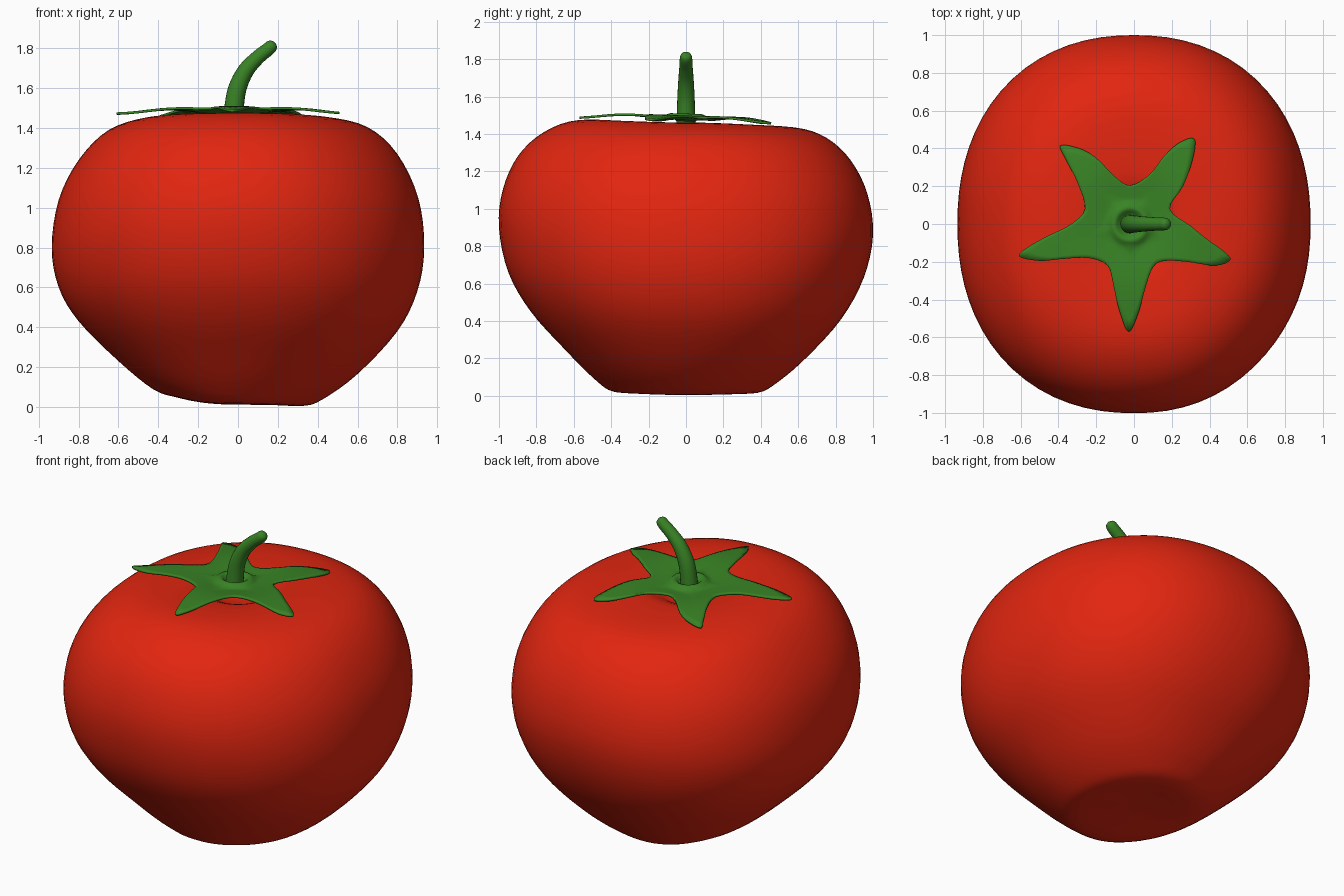
import bpy, bmesh, math
from mathutils import Vector

if "Cube" in bpy.data.objects:
    bpy.data.objects.remove(bpy.data.objects["Cube"])


def material(name, rgb):
    m = bpy.data.materials.new(name)
    m.diffuse_color = (*rgb, 1)
    m.use_nodes = True
    m.node_tree.nodes["Principled BSDF"].inputs["Base Color"].default_value = m.diffuse_color
    return m


red = material("tomato red", (0.76, 0.019, 0.005))
green = material("leaf green", (0.04, 0.225, 0.018))


def smooth_path(pts, steps, closed=False):
    """Catmull-Rom curve through tuples of any size."""
    n, out = len(pts), []
    get = (lambda i: pts[i % n]) if closed else (lambda i: pts[max(0, min(n - 1, i))])
    for i in range(n if closed else n - 1):
        quad = [get(i + k) for k in (-1, 0, 1, 2)]
        for s in range(steps):
            t = s / steps
            out.append(tuple(0.5 * (2 * b + (c - a) * t + (2 * a - 5 * b + 4 * c - d) * t * t
                                    + (3 * b - a - 3 * c + d) * t ** 3)
                             for a, b, c, d in zip(*quad)))
    if not closed:
        out.append(tuple(pts[-1]))
    return out


def loft(name, rings, mat, start=None, end=None):
    """Skin closed rings, with optional centre points closing the ends."""
    bm = bmesh.new()
    rows = [[bm.verts.new(p) for p in ring] for ring in rings]
    n = len(rows[0])
    for a, b in zip(rows, rows[1:]):
        for i in range(n):
            j = (i + 1) % n
            bm.faces.new((a[i], a[j], b[j], b[i]))
    for centre, row in ((start, rows[0]), (end, rows[-1])):
        if centre:
            c = bm.verts.new(centre)
            for i in range(n):
                bm.faces.new((c, row[i], row[(i + 1) % n]))
    bmesh.ops.recalc_face_normals(bm, faces=bm.faces[:])
    me = bpy.data.meshes.new(name)
    bm.to_mesh(me)
    bm.free()
    me.materials.append(mat)
    for p in me.polygons:
        p.use_smooth = True
    ob = bpy.data.objects.new(name, me)
    bpy.context.collection.objects.link(ob)
    return ob


# Fruit: four side profiles (radius, height) blended around the axis
low, top = [(0.02, 0.025)], [(0.17, 1.42), (0.1, 1.385), (0.02, 1.37)]
right = [(.18, .012), (.32, .005), (.42, .035), (.6, .165), (.8, .38), (.9, .58), (.935, .8),
         (.905, 1.05), (.8, 1.27), (.65, 1.405), (.45, 1.455), (.26, 1.455)]
left = [(.18, .035), (.3, .05), (.42, .085), (.6, .23), (.8, .43), (.9, .6), (.935, .8),
        (.9, 1.04), (.8, 1.24), (.65, 1.39), (.45, 1.455), (.26, 1.455)]
front = [(.18, .02), (.38, .02), (.49, .09), (.65, .25), (.83, .45), (.95, .66), (1, .9),
         (.98, 1.1), (.9, 1.28), (.76, 1.41), (.57, 1.475), (.28, 1.46)]
back = [(.18, .02), (.38, .015), (.5, .08), (.65, .21), (.83, .41), (.95, .63), (1, .86),
        (.97, 1.08), (.88, 1.26), (.75, 1.38), (.58, 1.435), (.28, 1.445)]
R, L, F, B = (smooth_path(low + p + top, 4) for p in (right, left, front, back))
SEG = 72
rings = []
for k in range(len(R)):
    ring = []
    for i in range(SEG):
        a = 2 * math.pi * i / SEG
        c, s = math.cos(a), math.sin(a)
        px, py = (R if c > 0 else L)[k], (B if s > 0 else F)[k]
        e = 2.2 - 0.2 * max(0, c) * max(0, -s)
        r = ((abs(c) / px[0]) ** e + (abs(s) / py[0]) ** e) ** (-1 / e)
        ring.append((r * c, r * s, px[1] * c * c + py[1] * s * s))
    rings.append(ring)
loft("fruit", rings, red, (0, 0, 0.025), (0, 0, 1.37))

# Calyx: five-leaf star filled with rings toward the stem
CX = -0.02
outline = [(.51, -.19), (.47, -.14), (.4, -.09), (.3, -.01), (.19, .08),
           (.26, .2), (.31, .34), (.32, .45), (.24, .43), (.16, .36), (.08, .26), (-.02, .205),
           (-.1, .25), (-.2, .35), (-.29, .4), (-.39, .415), (-.36, .34), (-.3, .22), (-.26, .08),
           (-.34, -.005), (-.45, -.06), (-.55, -.115), (-.61, -.17), (-.5, -.195), (-.38, -.185),
           (-.24, -.18), (-.14, -.22), (-.11, -.32), (-.08, -.45), (-.03, -.57),
           (.02, -.48), (.06, -.34), (.1, -.23), (.16, -.195), (.28, -.2), (.43, -.22)]
edge = smooth_path(outline, 4, True)


def leaf_z(x, y):
    r = math.hypot(x - CX, y)
    return (1.468 + 0.026 * math.sin(math.pi * min(1, r / 0.62)) ** 2 - 0.03 * y
            + 0.03 * math.exp(-((r - 0.085) / 0.025) ** 2))


rings = []
for t in [0, .12, .25, .4, .55, .7, .85, 1]:
    ring = []
    for x, y in edge:
        d = math.hypot(x - CX, y)
        q = (0.11 + (d - 0.11) * t) / d
        ring.append((CX + (x - CX) * q, y * q))
    rings.append(ring)
inner = []
for r in (0.02, 0.05, 0.065, 0.075, 0.085, 0.097):
    inner.append([(CX + (x - CX) * r / math.hypot(x - CX, y), y * r / math.hypot(x - CX, y))
                  for x, y in edge])
rings = [[(x, y, leaf_z(x, y)) for x, y in ring] for ring in inner + rings]
calyx = loft("calyx", rings, green, (CX, 0, leaf_z(CX, 0)))
mod = calyx.modifiers.new("thickness", "SOLIDIFY")
mod.thickness = 0.012
mod.offset = 0

# Stem: bent tapering tube (x, z, radius) with a rounded tip
path = smooth_path([(-.025, 1.42, .052), (-.02, 1.5, .049), (-.003, 1.6, .046), (.04, 1.69, .041),
                    (.1, 1.755, .036), (.15, 1.795, .034), (.17, 1.814, .031),
                    (.18, 1.824, .022), (.184, 1.828, .01)], 4)
rings = []
for i, (x, z, r) in enumerate(path):
    a, b = path[max(0, i - 1)], path[min(len(path) - 1, i + 1)]
    d = Vector((b[0] - a[0], 0, b[1] - a[1])).normalized()
    side = Vector((d.z, 0, -d.x))
    rings.append([Vector((x, 0, z)) + side * r * math.cos(u) + Vector((0, r * math.sin(u), 0))
                  for u in (2 * math.pi * k / 20 for k in range(20))])
loft("stem", rings, green, (-.025, 0, 1.42), (.186, 0, 1.83))
